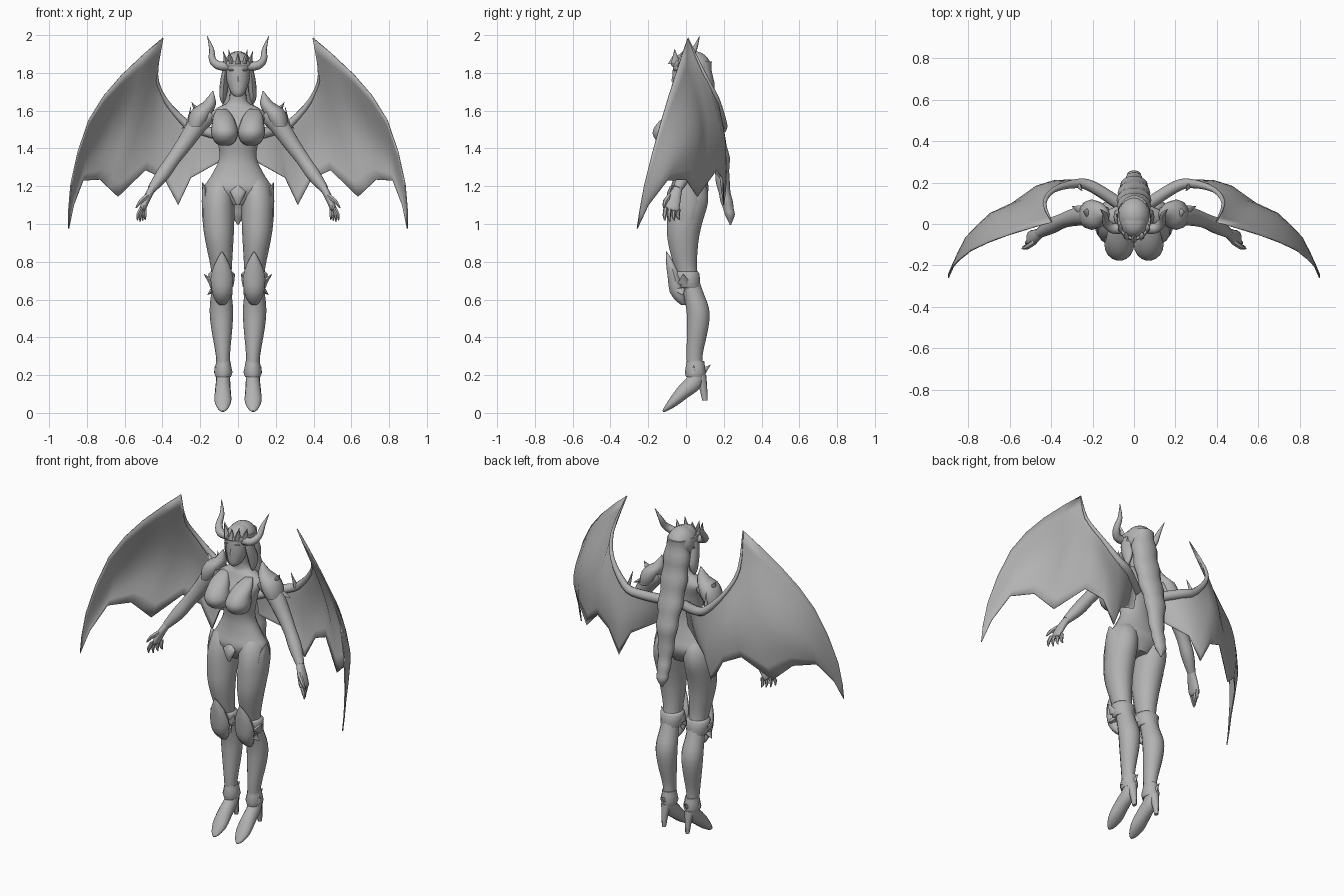
import bpy, bmesh, math
from mathutils import Vector

mat = bpy.data.materials.new("plain_grey")
mat.diffuse_color = (0.45, 0.45, 0.45, 1)


def finish(name, bm, mirror, angle=50):
    bmesh.ops.recalc_face_normals(bm, faces=bm.faces)
    me = bpy.data.meshes.new(name)
    bm.to_mesh(me)
    bm.free()
    me.materials.append(mat)
    ob = bpy.data.objects.new(name, me)
    bpy.context.collection.objects.link(ob)
    bpy.ops.object.select_all(action='DESELECT')
    ob.select_set(True)
    bpy.context.view_layer.objects.active = ob
    bpy.ops.object.shade_smooth_by_angle(angle=math.radians(angle))
    if mirror:
        ob.modifiers.new("mirror", 'MIRROR').use_mirror_merge = False
    return ob


def catmull(rows, steps):
    out = []
    last = len(rows) - 1
    for i in range(last):
        p = [rows[max(i - 1, 0)], rows[i], rows[i + 1], rows[min(i + 2, last)]]
        for s in range(steps):
            t = s / steps
            out.append([0.5 * (2 * b + (c - a) * t + (2 * a - 5 * b + 4 * c - d) * t * t
                               + (3 * b - a - 3 * c + d) * t ** 3) for a, b, c, d in zip(*p)])
    return out + [list(rows[-1])]


def loft(name, rings, ref=None, mirror=False, n=14, steps=3):
    """Rings are (x, y, z, radius a, radius b): level ellipses, or square to the path if ref is set."""
    rows = catmull(rings, steps)
    bm = bmesh.new()
    loops = []
    for i, r in enumerate(rows):
        c = Vector(r[:3])
        u, v = Vector((1, 0, 0)), Vector((0, 1, 0))
        if ref:
            t = (Vector(rows[min(i + 1, len(rows) - 1)][:3]) - Vector(rows[max(i - 1, 0)][:3])).normalized()
            u = Vector(ref)
            u = (u - t * u.dot(t)).normalized()
            v = t.cross(u)
        a, b = max(r[3], 0.001), max(r[4], 0.001)
        loops.append([bm.verts.new(c + u * a * math.cos(k * math.tau / n) + v * b * math.sin(k * math.tau / n))
                      for k in range(n)])
    for p, q in zip(loops, loops[1:]):
        for k in range(n):
            bm.faces.new((p[k], p[(k + 1) % n], q[(k + 1) % n], q[k]))
    bm.faces.new(loops[0])
    bm.faces.new(loops[-1])
    return finish(name, bm, mirror)


def ball(name, c, r, mirror=False):
    bm = bmesh.new()
    bmesh.ops.create_uvsphere(bm, u_segments=20, v_segments=14, radius=1)
    for v in bm.verts:
        v.co = Vector([c[i] + v.co[i] * r[i] for i in range(3)])
    return finish(name, bm, mirror)


def spike(name, base, tip, r, mirror=True, flat=0.6):
    ref = (0, 1, 0) if abs(tip[1] - base[1]) < 0.06 else (1, 0, 0)
    return loft(name, [(*base, r, r * flat), (*tip, 0, 0)], ref, mirror, n=6, steps=1)


# Body
loft("torso", [(0, .02, 1.10, .06, .06), (0, .02, 1.18, .178, .10), (0, .02, 1.25, .145, .085),
               (0, .015, 1.35, .098, .07), (0, .005, 1.45, .112, .08), (0, .01, 1.52, .128, .082),
               (0, .03, 1.58, .15, .068), (0, .035, 1.62, .10, .055), (0, .035, 1.65, .05, .045),
               (0, .02, 1.74, .042, .042)], n=20)
loft("chest", [(.07, -.06, 1.415, .02, .02), (.07, -.088, 1.432, .052, .058), (.071, -.099, 1.48, .072, .079),
               (.074, -.088, 1.53, .064, .068), (.08, -.055, 1.575, .05, .048), (.085, -.015, 1.61, .025, .02)],
     mirror=True, n=18)
loft("leg", [(.09, .02, 1.27, .02, .03), (.094, .02, 1.21, .072, .085), (.104, .012, 1.12, .084, .108),
             (.103, -.008, 1.0, .083, .095), (.098, -.015, .9, .073, .082), (.088, .0, .76, .055, .06),
             (.088, .03, .66, .052, .055), (.088, .062, .55, .062, .062), (.086, .062, .45, .056, .058),
             (.08, .045, .3, .037, .043), (.078, .05, .2, .036, .042)], mirror=True)
loft("arm", [(.14, .04, 1.59, .045, .045), (.21, .045, 1.53, .052, .052), (.28, .035, 1.43, .044, .044),
             (.345, .015, 1.34, .036, .037), (.40, -.01, 1.26, .038, .037), (.457, -.045, 1.185, .024, .023)],
     (0, 1, 0), True)

# Hands
loft("palm", [(.45, -.04, 1.195, .022, .02), (.478, -.06, 1.145, .034, .02),
              (.503, -.075, 1.085, .04, .017), (.508, -.078, 1.072, .03, .01)], (0, 1, 0), True)
for i in range(4):
    y = -.108 + i * .023
    top = 1.09 - .004 * abs(i - 1)
    loft("finger", [(.512 - i * .006, y, top, .011, .011), (.53 - i * .012, y - .005, top - .04, .011, .010),
                    (.532 - i * .014, y - .004 + i * .003, 1.012 + .006 * abs(i - 1), .003, .003)],
         (0, 1, 0), True, n=6, steps=2)
loft("thumb", [(.478, -.085, 1.15, .014, .014), (.515, -.11, 1.12, .013, .012), (.54, -.118, 1.085, .004, .004)],
     (0, 1, 0), True, n=6, steps=2)

# Boots
loft("boot_foot", [(.078, .07, .23, .036, .036), (.079, .045, .165, .038, .045), (.08, -.01, .115, .042, .04),
                   (.08, -.065, .06, .044, .028), (.08, -.105, .022, .026, .014), (.08, -.122, .008, .006, .005)],
     (1, 0, 0), True)
loft("boot_heel", [(.08, .075, .20, .03, .032), (.08, .09, .14, .02, .022), (.08, .1, .065, .011, .014)],
     mirror=True, n=8)
loft("ankle_cuff", [(.078, .05, .19, .04, .05), (.078, .05, .215, .049, .056), (.078, .05, .25, .041, .05),
                    (.078, .05, .275, .038, .046)], mirror=True, n=12, steps=1)
spike("ankle_spike", (.078, .085, .215), (.078, .13, .255), .02)
spike("ankle_side_spike", (.115, .04, .21), (.122, .04, .25), .02)

# Knee armour and thigh plates
loft("knee_plate", [(.085, -.105, .855, .002, .002), (.085, -.08, .785, .04, .026), (.085, -.058, .71, .06, .04),
                    (.085, -.048, .64, .052, .04), (.085, -.028, .595, .036, .028),
                    (.085, -.012, .57, .012, .012)], mirror=True, n=10, steps=2)
loft("knee_cuff", [(.088, .02, .66, .056, .056), (.088, .015, .67, .063, .063), (.088, .012, .70, .065, .063),
                   (.088, .006, .735, .07, .068), (.088, .004, .748, .058, .06)], mirror=True, steps=1)
for s in (-1, 1):
    reach = .092 if s > 0 else .072
    spike("knee_spike", (.088 + s * .05, -.01, .69), (.088 + s * reach, -.015, .735), .034)
    spike("knee_low_spike", (.088 + s * .045, -.03, .65), (.088 + s * reach * .8, -.02, .625), .028)
loft("thigh_plate", [(.176, 0, .97, .004, .008), (.172, 0, 1.03, .017, .05), (.172, .01, 1.12, .02, .06),
                     (.175, .01, 1.18, .016, .04), (.188, .01, 1.22, .002, .004)], mirror=True, n=8, steps=1)
loft("waist_plate", [(0, -.085, 1.10, .008, .008), (0, -.09, 1.135, .025, .014), (0, -.085, 1.17, .042, .014),
                     (0, -.075, 1.2, .012, .01)], n=8, steps=1)

# Shoulder armour
loft("shoulder_pad", [(.222, .045, 1.515, .046, .066), (.205, .045, 1.56, .058, .074), (.182, .045, 1.61, .057, .064),
                      (.15, .045, 1.645, .034, .036), (.133, .045, 1.705, .002, .002)], mirror=True, n=12, steps=2)
spike("shoulder_spike", (.21, .05, 1.585), (.245, .06, 1.645), .04)
spike("shoulder_low_spike", (.235, .06, 1.54), (.30, .085, 1.505), .035)

# Head and face
loft("head", [(0, -.04, 1.675, .016, .016), (0, -.026, 1.695, .038, .042), (0, -.01, 1.75, .058, .062),
              (0, .0, 1.80, .065, .072), (0, .01, 1.86, .066, .075), (0, .015, 1.9, .04, .05),
              (0, .015, 1.912, .005, .005)], n=18)
spike("nose", (0, -.064, 1.755), (0, -.066, 1.81), .014, False, .8)
ball("lips", (0, -.062, 1.725), (.018, .008, .007))
ball("brow", (.028, -.056, 1.815), (.024, .011, .006), True)
spike("ear", (.06, .01, 1.77), (.088, .05, 1.82), .02)

# Hair: cap, side locks and long wavy tail
ball("hair_cap", (0, .04, 1.825), (.08, .094, .09))
loft("side_lock", [(.058, .0, 1.86, .015, .03), (.072, .015, 1.78, .018, .04), (.077, .035, 1.71, .022, .04),
                   (.08, .035, 1.66, .015, .025), (.08, .03, 1.635, .002, .002)], mirror=True, n=8)
path = [(.08, 1.86, .06, .055), (.09, 1.75, .078, .058), (.115, 1.62, .08, .056), (.15, 1.48, .075, .053),
        (.185, 1.35, .064, .046), (.195, 1.22, .048, .036), (.215, 1.12, .04, .032), (.232, 1.05, .034, .026),
        (.235, .995, .003, .003)]
tail = [[0, y, z, a, b] for y, z, a, b in path]
tail = [[x, y, z, a * (1 + .06 * (-1) ** i), b * (1 + .06 * (-1) ** i)]
        for i, (x, y, z, a, b) in enumerate(catmull(tail, 2))]
loft("hair_tail", tail, steps=2)

# Crown and horns
loft("crown_band", [(0, .02, 1.835, .079, .095), (0, .02, 1.845, .084, .1), (0, .02, 1.862, .079, .095)],
     n=20, steps=1)
spike("crown_front_spike", (0, -.066, 1.845), (0, -.06, 1.905), .03, False)
spike("crown_mid_spike", (.035, -.055, 1.85), (.05, -.06, 1.925), .026)
spike("crown_side_spike", (.062, -.02, 1.85), (.078, -.02, 1.915), .026)
loft("horn", [(.05, -.02, 1.835, .026, .024), (.105, -.02, 1.84, .025, .023), (.136, .01, 1.872, .021, .019),
              (.14, .045, 1.925, .014, .013), (.163, .072, 1.995, .001, .001)], (0, 1, 0), True, n=8)

# Wing membrane: ribs run from the upper edge to the scalloped lower edge
inner = [(.06, .09, 1.46), (.2, .18, 1.50), (.28, .195, 1.535), (.387, .165, 1.66), (.432, .10, 1.79)]
outer = [(.397, .01, 1.985), (.614, -.055, 1.79), (.79, -.13, 1.55), (.885, -.22, 1.21), (.897, -.26, .975)]
lower = [(.08, .09, 1.34), (.25, .18, 1.245), (.317, .20, 1.10), (.39, .195, 1.24), (.49, .16, 1.285),
         (.635, .06, 1.145), (.73, .0, 1.235), (.82, -.10, 1.23), (.87, -.2, 1.10), (.895, -.258, .977)]
bulge = [0, .01, .015, .025, .045, .075, .075, .05, .01, 0]
edge = catmull(outer, 2)
upper = inner + edge
low = lower[:5] + [tuple(v) for a, b in zip(lower[5:], lower[6:])
                   for v in (a, Vector(a).lerp(Vector(b), .5))] + lower[-1:]
puff = bulge[:5] + [v for a, b in zip(bulge[5:], bulge[6:]) for v in (a, (a + b) / 2)] + bulge[-1:]
bm = bmesh.new()
ribs, rows = [], 10
for p, q, b in zip(upper, low, puff):
    ribs.append([bm.verts.new(Vector(p).lerp(Vector(q), j / rows)
                              + Vector((0, b * math.sin(math.pi * (j / rows) ** 1.2), 0)))
                 for j in range(rows + 1)])
for p, q in zip(ribs, ribs[1:]):
    for j in range(rows):
        bm.faces.new((p[j], q[j], q[j + 1], p[j + 1]))
wing = finish("wing_membrane", bm, False, 60)
thick = wing.modifiers.new("thickness", 'SOLIDIFY')
thick.thickness = .006
thick.offset = 0
wing.modifiers.new("mirror", 'MIRROR').use_mirror_merge = False

# Wing bones
sizes = [.03, .028, .022, .013, .009, .003]
loft("wing_arm", [(*p, r, r) for p, r in zip(upper[:6], sizes)], (0, 0, 1), True, n=8)
spike("wing_claw", (.265, .185, 1.53), (.25, .16, 1.62), .018)
